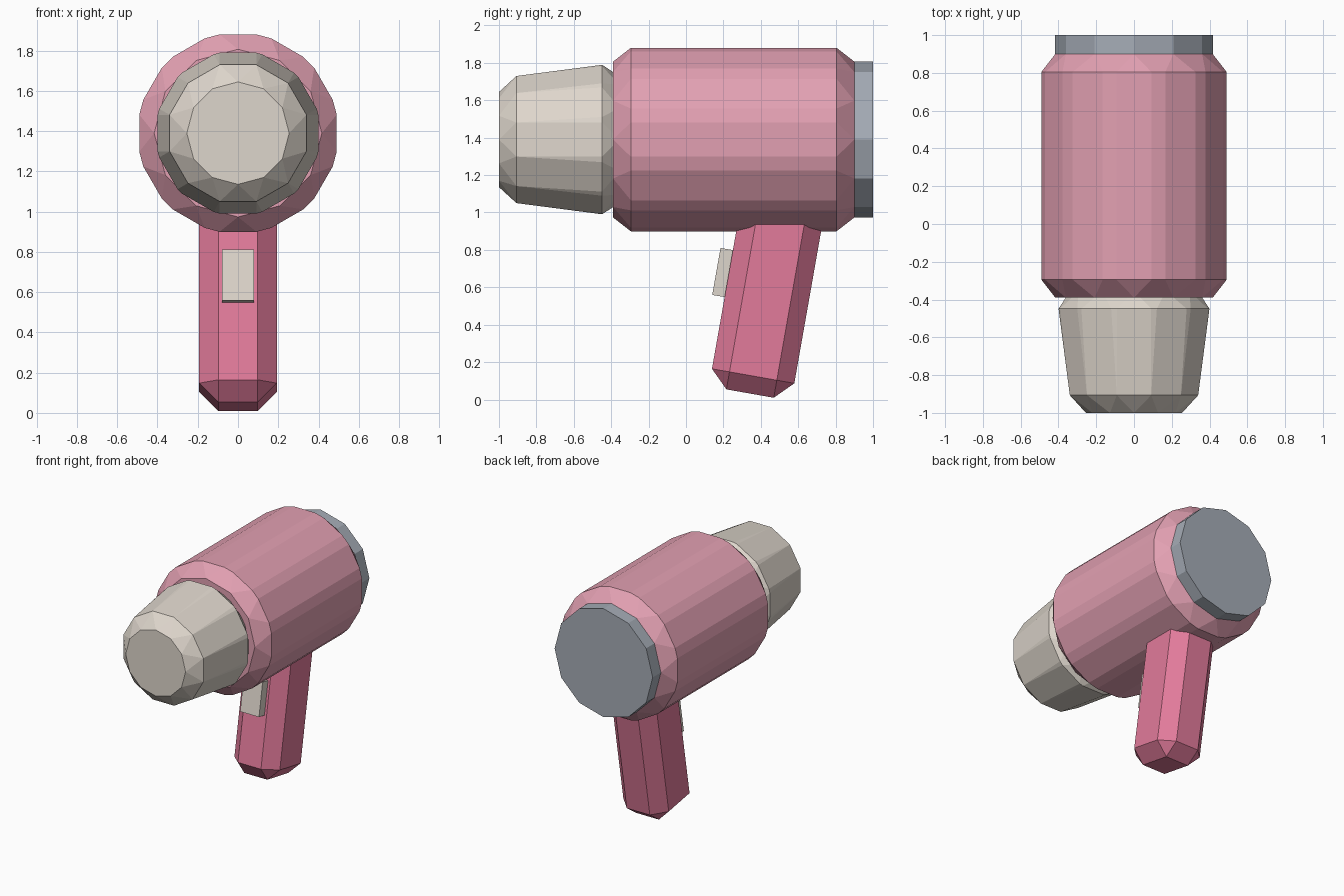
import bpy
import bmesh
from math import radians
from mathutils import Matrix, Vector

if "Cube" in bpy.data.objects:
    bpy.data.objects.remove(bpy.data.objects["Cube"], do_unlink=True)

AXIS_Z = 1.39                     # height of the barrel axis
BEVEL = 0.095
TILT = Matrix.Rotation(radians(-10), 4, 'X')


def srgb(r, g, b):
    def lin(c):
        c /= 255
        return c / 12.92 if c < 0.04045 else ((c + 0.055) / 1.055) ** 2.4
    return (lin(r), lin(g), lin(b), 1)


def material(name, colour):
    mat = bpy.data.materials.new(name)
    mat.use_nodes = True
    mat.diffuse_color = colour
    mat.node_tree.nodes["Principled BSDF"].inputs["Base Color"].default_value = colour
    return mat


def finish(name, bm, mat, bevel):
    mesh = bpy.data.meshes.new(name)
    bm.to_mesh(mesh)
    bm.free()
    mesh.materials.append(mat)
    obj = bpy.data.objects.new(name, mesh)
    bpy.context.collection.objects.link(obj)
    if bevel:
        mod = obj.modifiers.new("Bevel", 'BEVEL')
        mod.width = bevel
        mod.segments = 1
        mod.limit_method = 'NONE'
    return obj


def barrel(name, y_front, y_back, r_front, r_back, mat, bevel=0):
    """Twelve-sided drum lying along y."""
    bm = bmesh.new()
    place = Matrix.Translation((0, (y_front + y_back) / 2, AXIS_Z)) @ Matrix.Rotation(radians(90), 4, 'X')
    bmesh.ops.create_cone(bm, cap_ends=True, segments=12, radius1=r_back, radius2=r_front,
                          depth=y_back - y_front, matrix=place)
    return finish(name, bm, mat, bevel)


def tilted_box(name, anchor, offset, size, mat, bevel=0):
    """Box leaning back with the grip; offset is measured in the tilted frame."""
    bm = bmesh.new()
    place = (Matrix.Translation(anchor) @ TILT @ Matrix.Translation(offset)
             @ Matrix.Diagonal(Vector(size).to_4d()))
    bmesh.ops.create_cube(bm, size=1, matrix=place)
    return finish(name, bm, mat, bevel)


pink = material("dusty pink", srgb(226, 160, 178))
rose = material("rose", srgb(226, 123, 155))
cream = material("warm cream", srgb(222, 214, 204))
grey = material("cool grey", srgb(165, 172, 182))

# Barrel: housing, tapered nozzle, rear intake cap
barrel("housing", -0.39, 0.90, 0.515, 0.515, pink, BEVEL)
barrel("nozzle", -1.0, -0.355, 0.352, 0.436, cream, BEVEL)
barrel("intake_cap", 0.80, 1.0, 0.417, 0.417, grey)

# Grip, running up into the housing, and its trigger
tilted_box("handle", (0, 0.3425, 0.032), (0, 0, 0.58), (0.386, 0.447, 1.16), rose, BEVEL)
tilted_box("trigger", (0, 0.1625, 0.685), (0, 0.06, 0), (0.16, 0.12, 0.255), cream)
